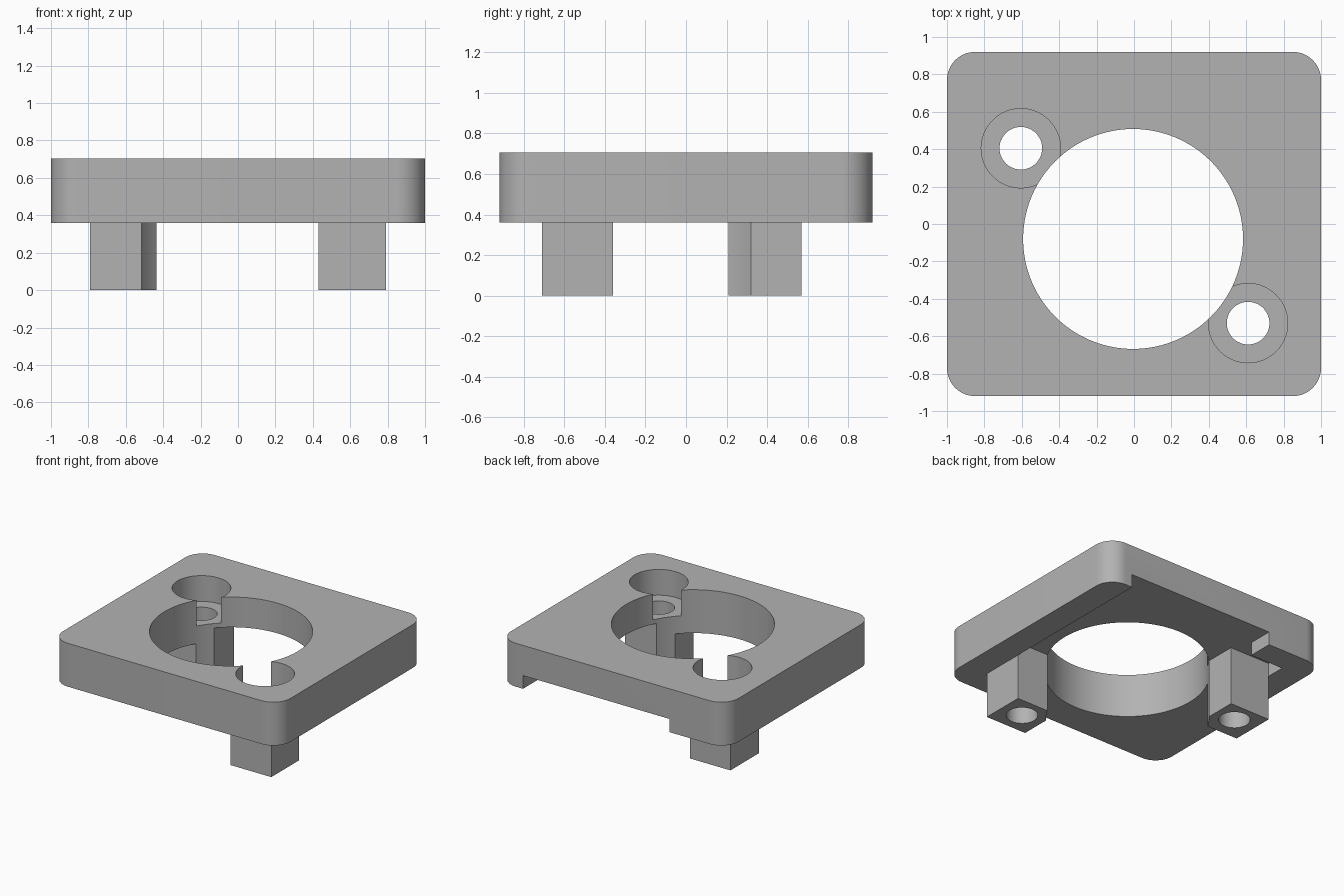
import bpy, bmesh, math

cube = bpy.data.objects.get("Cube")
if cube:
    bpy.data.objects.remove(cube, do_unlink=True)

# Single flat grey
GREY = (0.45, 0.45, 0.45, 1)
mat = bpy.data.materials.new("plain_grey")
mat.use_nodes = True
mat.diffuse_color = GREY
mat.node_tree.nodes["Principled BSDF"].inputs["Base Color"].default_value = GREY

TOP, UNDER, POCKET, SEAT = 0.705, 0.36, 0.465, 0.5
W, D, R = 1.0, 0.92, 0.15
SCREWS = [(-0.605, 0.405), (0.61, -0.53)]
LEGS = [(-0.79, -0.435, 0.21, 0.57), (0.43, 0.79, -0.71, -0.36)]


def prism(name, outline, z0, z1):
    """Extrude a counter-clockwise outline between two heights."""
    bm = bmesh.new()
    face = bm.faces.new([bm.verts.new((x, y, z0)) for x, y in outline])
    up = bmesh.ops.extrude_face_region(bm, geom=[face])["geom"]
    bmesh.ops.translate(bm, vec=(0, 0, z1 - z0),
                        verts=[v for v in up if isinstance(v, bmesh.types.BMVert)])
    bmesh.ops.recalc_face_normals(bm, faces=bm.faces)
    mesh = bpy.data.meshes.new(name)
    bm.to_mesh(mesh)
    bm.free()
    mesh.materials.append(mat)
    obj = bpy.data.objects.new(name, mesh)
    bpy.context.collection.objects.link(obj)
    return obj


def arc(cx, cy, r, start, sweep, n):
    return [(cx + r * math.cos(start + sweep * i / n),
             cy + r * math.sin(start + sweep * i / n)) for i in range(n + 1)]


def circle(cx, cy, r, n):
    return arc(cx, cy, r, 0, math.tau, n)[:-1]


def combine(target, tool, operation):
    """Apply a boolean and discard the tool object."""
    tool.hide_render = True
    mod = target.modifiers.new(tool.name, 'BOOLEAN')
    mod.operation, mod.solver, mod.object = operation, 'EXACT', tool
    bpy.context.view_layer.objects.active = target
    bpy.ops.object.modifier_apply(modifier=mod.name)
    bpy.data.objects.remove(tool, do_unlink=True)


# Rounded plate
outline = []
for k, (sx, sy) in enumerate([(1, 1), (-1, 1), (-1, -1), (1, -1)]):
    outline += arc(sx * (W - R), sy * (D - R), R, k * math.pi / 2, math.pi / 2, 12)
plate = prism("mounting_plate", outline, UNDER, TOP)

# Underside pocket, open through the back wall
pocket = [(0.79, -0.42), (0.79, 1.1), (-0.5, 1.1), (-0.5, 0.72),
          (-0.79, 0.72), (-0.79, 0.26), (0, 0.26), (0, -0.42)]
combine(plate, prism("pocket_cutter", pocket, 0.2, POCKET), 'DIFFERENCE')

# Square legs
for x0, x1, y0, y1 in LEGS:
    box = [(x0, y0), (x1, y0), (x1, y1), (x0, y1)]
    combine(plate, prism("leg", box, 0, 0.485), 'UNION')

# Large opening, which also trims the legs
combine(plate, prism("opening_cutter", circle(-0.005, -0.08, 0.588, 96), -0.2, 1), 'DIFFERENCE')

# Screw holes with wide counterbores
for x, y in SCREWS:
    combine(plate, prism("counterbore_cutter", circle(x, y, 0.212, 64), SEAT, 1), 'DIFFERENCE')
    combine(plate, prism("bore_cutter", circle(x, y, 0.114, 48), -0.2, 1), 'DIFFERENCE')

# Smooth curved walls, keep edges sharp
bpy.ops.object.select_all(action='DESELECT')
plate.select_set(True)
bpy.context.view_layer.objects.active = plate
bpy.ops.object.shade_smooth_by_angle(angle=math.radians(30))
